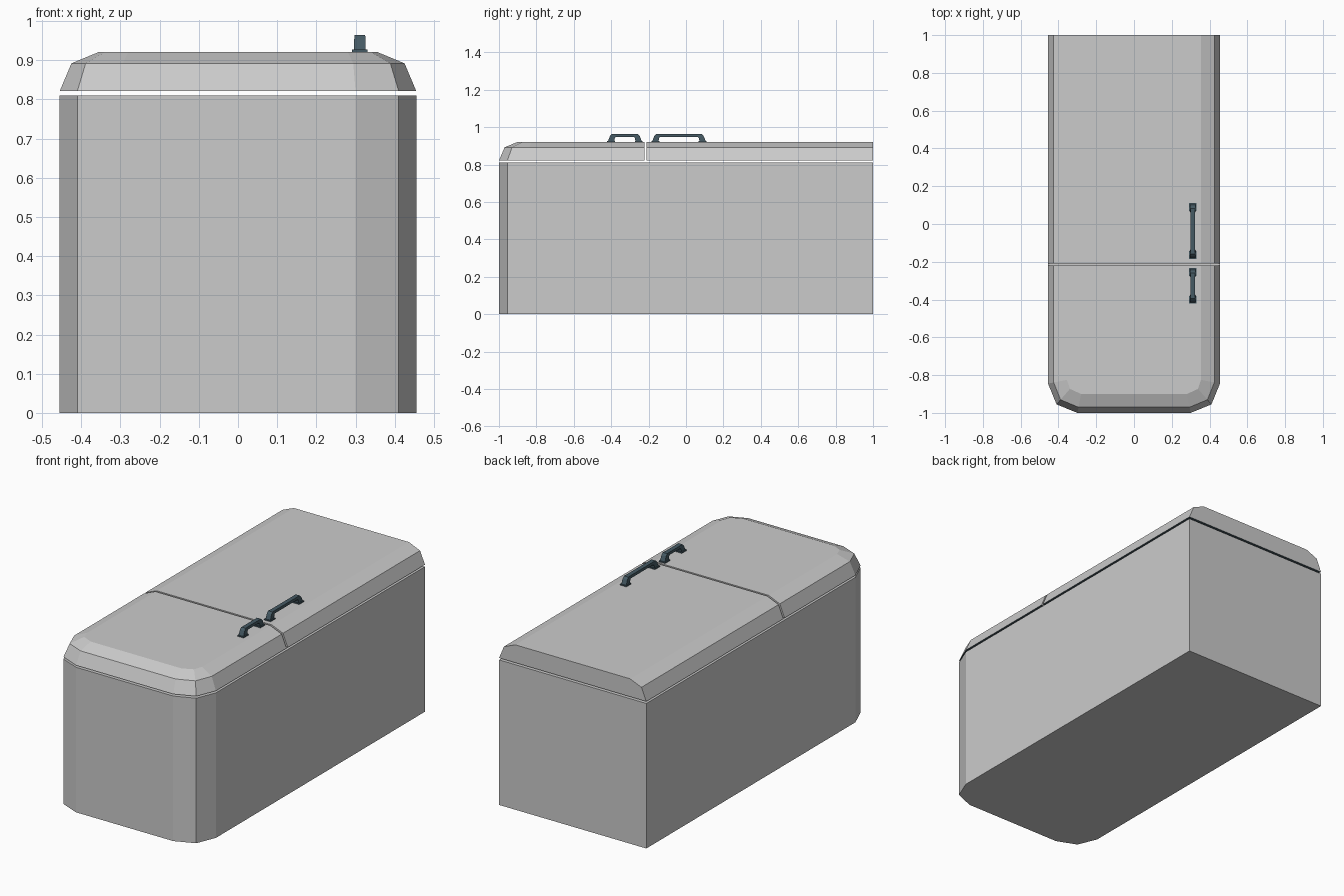
import bpy, bmesh

if "Cube" in bpy.data.objects:
    bpy.data.objects.remove(bpy.data.objects["Cube"])

# Half of the plan outline: front centre side round to the back, right-hand side
CORNER = [(0.30, -1.0), (0.41, -0.955), (0.455, -0.845)]


def material(name, rgb):
    mat = bpy.data.materials.new(name)
    mat.diffuse_color = (*rgb, 1)
    mat.use_nodes = True
    mat.node_tree.nodes["Principled BSDF"].inputs["Base Color"].default_value = mat.diffuse_color
    return mat


dark = material("dark_slate", (0.06, 0.102, 0.127))
grey = material("plain_grey", (0.8, 0.8, 0.8))


def rounded_plan(inset, back):
    """Plan with bevelled front corners, inset on front and sides only."""
    k = inset / 0.1
    half = [(0.30 - 0.02 * k, -1 + 0.1 * k),
            (0.41 - 0.071 * k, -0.955 + 0.082 * k),
            (0.455 - 0.1 * k, -0.845 + 0.02 * k),
            (0.455 - 0.1 * k, back)]
    return half + [(-x, y) for x, y in reversed(half)]


def straight_plan(inset, front, back):
    x = 0.455 - inset
    return [(x, front), (x, back), (-x, back), (-x, front)]


def loft(name, rings, mats=(), dark_bottom=False):
    """Skin a stack of closed rings and cap both ends."""
    bm = bmesh.new()
    loops = [[bm.verts.new(p) for p in ring] for ring in rings]
    bottom = bm.faces.new(loops[0][::-1])
    bm.faces.new(loops[-1])
    for a, b in zip(loops, loops[1:]):
        for i in range(len(a)):
            j = (i + 1) % len(a)
            bm.faces.new((a[i], a[j], b[j], b[i]))
    bmesh.ops.recalc_face_normals(bm, faces=bm.faces)
    if dark_bottom:
        bottom.material_index = 1
    mesh = bpy.data.meshes.new(name)
    bm.to_mesh(mesh)
    bm.free()
    for m in mats:
        mesh.materials.append(m)
    obj = bpy.data.objects.new(name, mesh)
    bpy.context.collection.objects.link(obj)
    return obj


def at(plan, z):
    return [(x, y, z) for x, y in plan]


# Main cabinet
loft("cabinet_body", [at(rounded_plan(0, 1.0), z) for z in (0, 0.81)])

# Two doors with sloped rims, dark on the inner side
LEVELS = [(0, 0.821), (0.03, 0.892), (0.10, 0.921)]
loft("short_door", [at(rounded_plan(i, -0.221), z) for i, z in LEVELS],
     (grey, dark), True)
loft("long_door", [at(straight_plan(i, -0.210, 1.0), z) for i, z in LEVELS],
     (grey, dark), True)


def handle(name, y0, y1):
    """Bridge-shaped grip swept from one foot to the other, with foot plates."""
    x = 0.311

    def section(yo, zo, yi, zi, w):
        return [(x - w, yo, zo), (x + w, yo, zo), (x + w, yi, zi), (x - w, yi, zi)]

    # (outer offset, outer z, inner offset, inner z, half width)
    half = [(0.004, 0.924, 0.038, 0.924, 0.015),
            (0.016, 0.953, 0.041, 0.940, 0.0145),
            (0.027, 0.964, 0.046, 0.948, 0.0135),
            (0.046, 0.964, 0.052, 0.948, 0.012)]
    rings = [section(y0 + a, b, y0 + c, d, w) for a, b, c, d, w in half]
    rings += [section(y1 - a, b, y1 - c, d, w) for a, b, c, d, w in reversed(half)]
    loft(name + "_grip", rings, (dark,))
    for tag, a, b in (("front", y0, y0 + 0.042), ("back", y1 - 0.042, y1)):
        plate = [(x - 0.0195, a), (x + 0.0195, a), (x + 0.0195, b), (x - 0.0195, b)]
        loft(f"{name}_{tag}_foot", [at(plate, 0.919), at(plate, 0.927)], (dark,))


# Door handles
handle("short_handle", -0.422, -0.232)
handle("long_handle", -0.185, 0.110)
